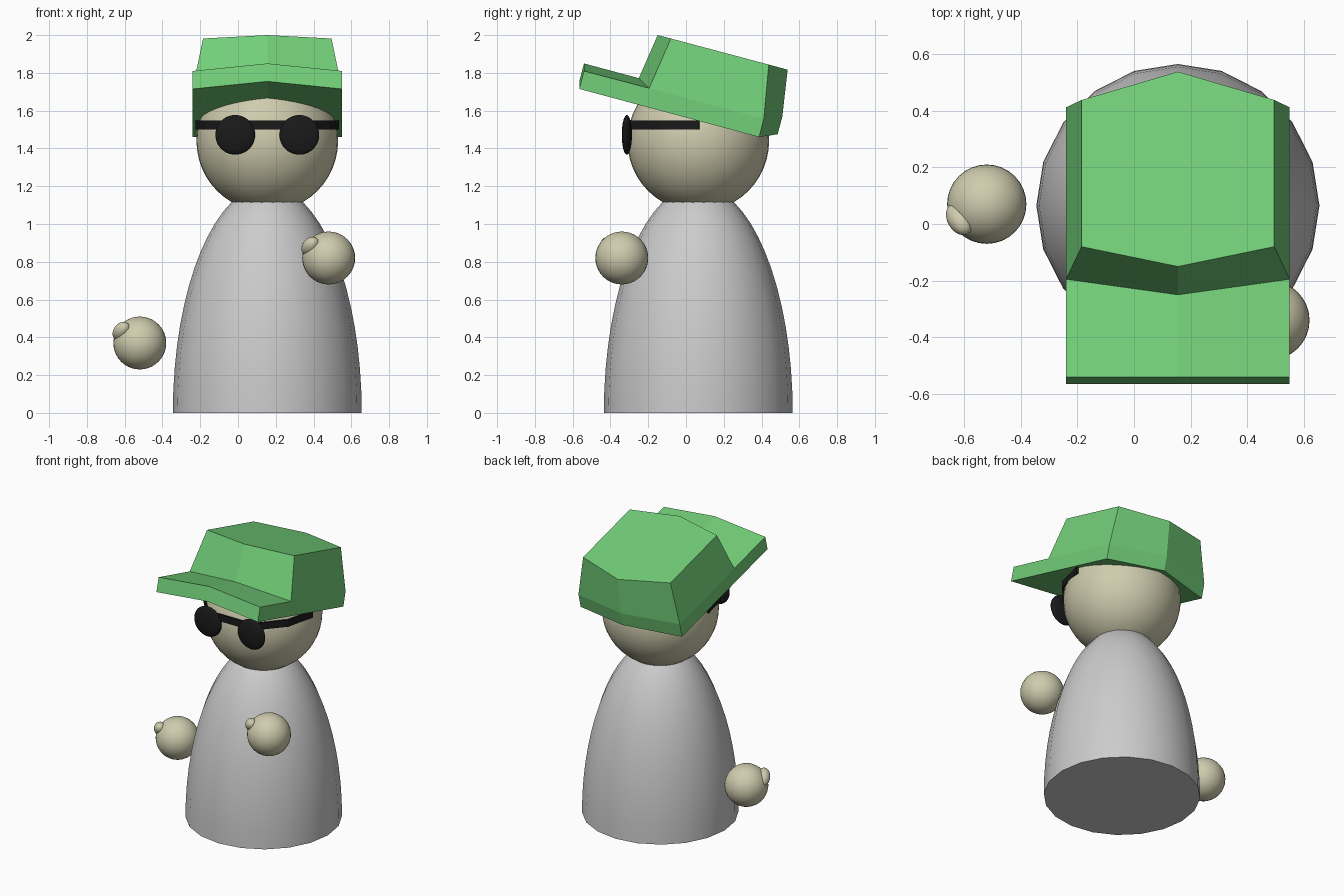
import bpy, bmesh
from mathutils import Vector

if "Cube" in bpy.data.objects:
    bpy.data.objects.remove(bpy.data.objects["Cube"])

CX, CY = 0.155, 0.065   # vertical axis of the figure


def material(name, rgb):
    m = bpy.data.materials.new(name)
    m.diffuse_color = (*rgb, 1)
    m.use_nodes = True
    m.node_tree.nodes["Principled BSDF"].inputs["Base Color"].default_value = m.diffuse_color
    return m


SKIN = material("skin", (0.62, 0.60, 0.42))
GREEN = material("green", (0.17, 0.62, 0.19))
BLACK = material("black", (0.01, 0.01, 0.01))


def add_object(name, bm, loc, mat=None, smooth=False):
    bmesh.ops.recalc_face_normals(bm, faces=bm.faces)
    me = bpy.data.meshes.new(name)
    bm.to_mesh(me)
    bm.free()
    ob = bpy.data.objects.new(name, me)
    bpy.context.collection.objects.link(ob)
    ob.location = loc
    if mat:
        me.materials.append(mat)
    if smooth:
        bpy.ops.object.select_all(action='DESELECT')
        ob.select_set(True)
        bpy.context.view_layer.objects.active = ob
        bpy.ops.object.shade_smooth_by_angle()
    return ob


def ellipsoid(name, loc, radii, mat, axis=None, seg=32, rings=20):
    bm = bmesh.new()
    bmesh.ops.create_uvsphere(bm, u_segments=seg, v_segments=rings, radius=1)
    bmesh.ops.scale(bm, vec=radii, verts=bm.verts)
    ob = add_object(name, bm, loc, mat, True)
    if axis:
        ob.rotation_euler = Vector(axis).to_track_quat('Z', 'Y').to_euler()
    return ob


def mirror(ob):
    mod = ob.modifiers.new("Mirror", 'MIRROR')
    mod.use_axis[0] = True
    mod.use_clip = True


# body: upper half of a 20-sided ellipsoid, closed at the base
bm = bmesh.new()
bmesh.ops.create_uvsphere(bm, u_segments=20, v_segments=32, radius=1)
bmesh.ops.scale(bm, vec=(0.5, 0.5, 1.205), verts=bm.verts)
bmesh.ops.bisect_plane(bm, geom=bm.verts[:] + bm.edges[:] + bm.faces[:], dist=1e-4,
                       plane_co=(0, 0, 0), plane_no=(0, 0, 1), clear_inner=True)
bmesh.ops.holes_fill(bm, edges=[e for e in bm.edges if e.is_boundary], sides=0)
add_object("body", bm, (CX, CY, 0), None, True)

# head
ellipsoid("head", (CX, CY, 1.44), (0.375, 0.375, 0.375), SKIN, seg=40, rings=24)

# hands with thumbs
for side, pos in (("left", (0.48, -0.34, 0.82)), ("right", (-0.52, 0.07, 0.37))):
    ellipsoid(side + "_hand", pos, (0.14, 0.14, 0.14), SKIN)
    ellipsoid(side + "_thumb", Vector(pos) + Vector((-0.097, -0.053, 0.062)),
              (0.042, 0.042, 0.066), SKIN, axis=(0.4, -0.7, 0.5), seg=24, rings=12)

# cap: loft from the centre line (y, z) to the side line (x, y, z), mirrored
centre = [(-0.565, 1.755), (-0.54, 1.85), (-0.25, 1.772), (-0.15, 2.0),
          (0.538, 1.817), (0.51, 1.568), (0.485, 1.475)]
edge = [(0.395, -0.565, 1.715), (0.395, -0.54, 1.81), (0.395, -0.195, 1.719), (0.34, -0.08, 1.982),
        (0.34, 0.438, 1.844), (0.395, 0.412, 1.557), (0.395, 0.387, 1.46)]
bm = bmesh.new()
c = [bm.verts.new((0, y, z)) for y, z in centre]
s = [bm.verts.new(p) for p in edge]
for i in range(7):
    j = (i + 1) % 7
    bm.faces.new((c[i], c[j], s[j], s[i]))
bm.faces.new((s[0], s[1], s[2], s[5], s[6]))
bm.faces.new((s[2], s[3], s[4], s[5]))
mirror(add_object("cap", bm, (CX, 0, 0), GREEN))

# glasses: two flattened lenses and a thin bent band
for side, sx in (("left", 1), ("right", -1)):
    ellipsoid(side + "_lens", (CX + sx * 0.17, -0.313, 1.472), (0.105, 0.027, 0.105), BLACK)

bm = bmesh.new()
path = [(0, -0.312), (0.17, -0.312), (0.327, -0.13), (0.375, 0.07)]
low, high = ([bm.verts.new((x, y, z)) for x, y in path] for z in (1.5, 1.548))
for i in range(3):
    bm.faces.new((low[i], low[i + 1], high[i + 1], high[i]))
frame = add_object("glasses_frame", bm, (CX, 0, 0), BLACK)
mirror(frame)
mod = frame.modifiers.new("Solidify", 'SOLIDIFY')
mod.thickness = 0.012
mod.offset = 0
